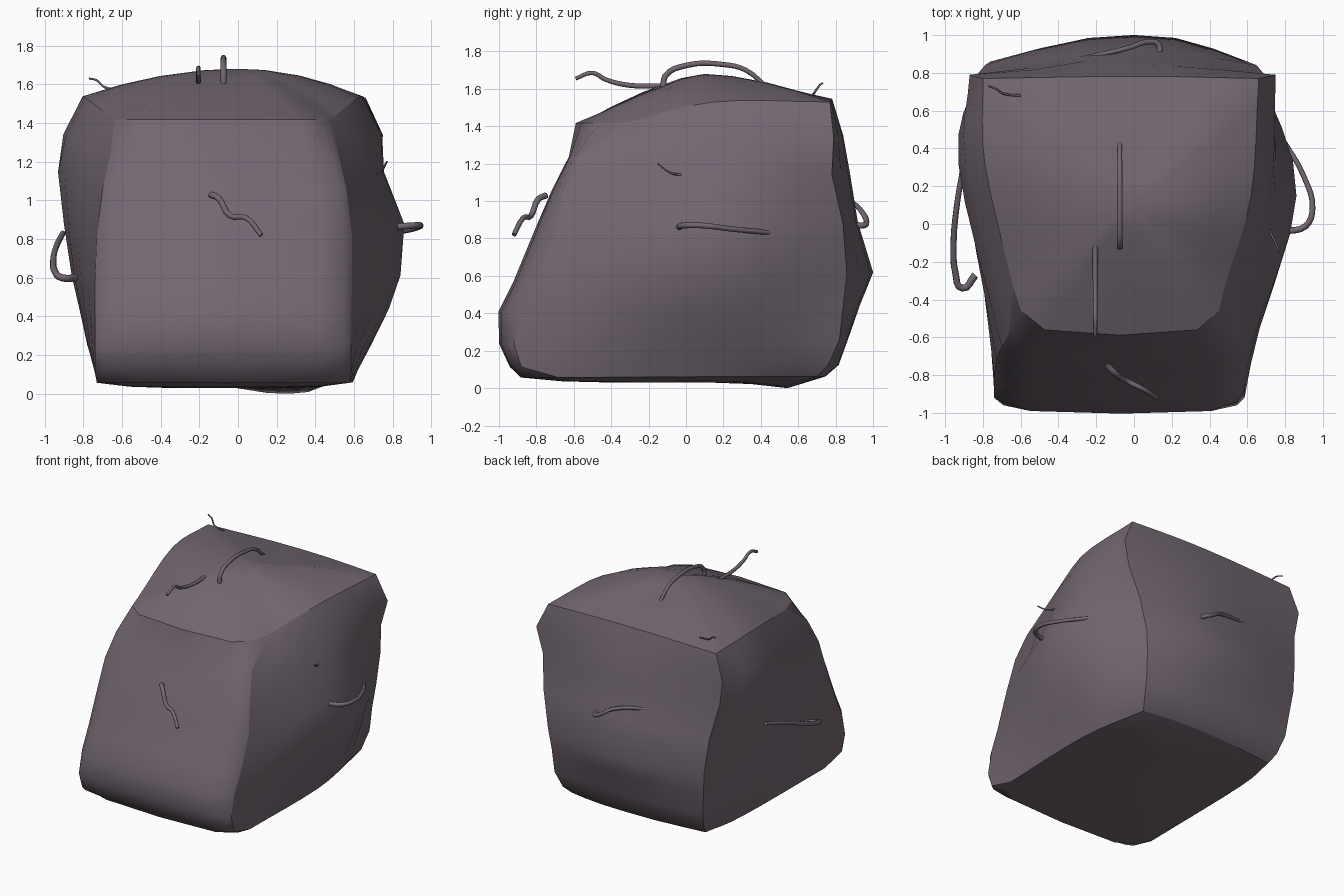
import bpy, bmesh, math
from mathutils import Vector

if "Cube" in bpy.data.objects:
    bpy.data.objects.remove(bpy.data.objects["Cube"])

mat = bpy.data.materials.new("stone")
mat.diffuse_color = (0.17, 0.135, 0.165, 1)
mat.use_nodes = True
mat.node_tree.nodes["Principled BSDF"].inputs["Base Color"].default_value = mat.diffuse_color

# Rock cross-sections:
# height, front y, front corner y, front left x, front right x, right x, left x,
# back y, back corner y, back left x, back right x
LEVELS = [
    (0.06, -0.86, -0.68, -0.73, 0.58, 0.59, -0.72, 0.74, 0.70, -0.66, 0.50),
    (0.12, -0.935, -0.88, -0.74, 0.585, 0.62, -0.74, 0.81, 0.76, -0.69, 0.54),
    (0.25, -0.99, -0.92, -0.74, 0.585, 0.69, -0.78, 0.86, 0.82, -0.72, 0.57),
    (0.43, -0.99, -0.88, -0.74, 0.585, 0.78, -0.82, 0.92, 0.84, -0.74, 0.58),
    (0.60, -0.91, -0.80, -0.74, 0.59, 0.84, -0.86, 0.985, 0.86, -0.76, 0.60),
    (0.86, -0.81, -0.71, -0.73, 0.59, 0.86, -0.90, 0.91, 0.84, -0.79, 0.65),
    (1.12, -0.71, -0.65, -0.70, 0.56, 0.75, -0.93, 0.865, 0.78, -0.84, 0.70),
    (1.31, -0.62, -0.57, -0.66, 0.52, 0.72, -0.89, 0.835, 0.79, -0.87, 0.75),
    (1.50, -0.56, -0.33, -0.64, 0.48, 0.62, -0.79, 0.78, 0.77, -0.80, 0.66),
]
CORNERS = (0, 6, 14, 20)     # columns that run up the four sharp edges


def catmull(pts, n):
    """Smooth points along one open side, last point left out."""
    ext = [2 * pts[0] - pts[1]] + pts + [2 * pts[-1] - pts[-2]]
    out = []
    for i in range(1, len(ext) - 2):
        a, b, c, d = ext[i - 1:i + 3]
        for j in range(n):
            t = j / n
            out.append(0.5 * (2 * b + (c - a) * t + (2 * a - 5 * b + 4 * c - d) * t * t
                              + (3 * b - a - 3 * c + d) * t ** 3))
    return out


def ring(level):
    z, yf, yc, lf, rf, rx, lx, yb, ybc, lb, rb = level
    f, s = z * 0.945, z * 1.02
    FL, FR = Vector((lf, yc, f)), Vector((rf, yc, f))
    BL, BR = Vector((lb, ybc, s)), Vector((rb, ybc, s))
    front = [FL, Vector((lf * 0.74, yf, f)), Vector((rf * 0.7, yf, f)), FR]
    right = [FR, Vector((rx, 0.15, s)), BR]
    back = [BR, Vector((0.22, yb, z * 1.03)), Vector((-0.24, yb, z * 1.03)), BL]
    left = [BL, Vector((lx, 0.32, s)), FL]
    return (catmull(front, 2) + catmull(right, 4) + catmull(back, 2) + catmull(left, 4))


# Stone body: stacked sections, domed top and flat base
rings = [ring(l) for l in LEVELS]


def cap(edge, centre, power, side):
    out = []
    for t in (0.75, 0.5, 0.22):
        new = []
        for p in edge:
            d = p - centre
            k = power + side * (abs(d.x) / math.hypot(d.x, d.y)) ** 2
            q = centre.lerp(p, t)
            q.z = p.z + (centre.z - p.z) * (1 - t ** k)
            new.append(q)
        out.append(new)
    return out


top_c, base_c = Vector((0, 0.1, 1.68)), Vector((-0.05, 0, 0.03))
base = cap(rings[0], base_c, 5, 0)
for r in base:     # slight foot under the back
    for p in r:
        p.z -= 0.045 * math.exp(-((p.x - 0.25) ** 2 + (p.y - 0.6) ** 2) / 0.04)
rings = base[::-1] + rings + cap(rings[-1], top_c, 1.1, 1.0)

bm = bmesh.new()
loops = [[bm.verts.new(p) for p in r] for r in rings]
n = len(loops[0])
for a, b in zip(loops, loops[1:]):
    for i in range(n):
        j = (i + 1) % n
        bm.faces.new((a[i], a[j], b[j], b[i]))
for loop, c in ((loops[0][::-1], base_c), (loops[-1], top_c)):
    v = bm.verts.new(c)
    for i in range(n):
        bm.faces.new((loop[i], loop[(i + 1) % n], v))
bmesh.ops.recalc_face_normals(bm, faces=bm.faces)
for v in bm.verts:
    v.co.z = max(v.co.z, 0)
# Smooth faces, hard creases on the corners and on the rims of top and base
for f in bm.faces:
    f.smooth = True
lo, hi = len(base), len(base) + len(LEVELS) - 1
for loop in (loops[lo], loops[hi]):
    for i in range(n):
        bm.edges.get((loop[i], loop[(i + 1) % n])).smooth = False
for a, b in zip(loops[lo:hi], loops[lo + 1:hi + 1]):
    for c in CORNERS:
        bm.edges.get((a[c], b[c])).smooth = False
mesh = bpy.data.meshes.new("boulder")
bm.to_mesh(mesh)
bm.free()
rock = bpy.data.objects.new("boulder", mesh)
bpy.context.collection.objects.link(rock)
mesh.materials.append(mat)


# Roots: round tubes along smooth paths, thinning to the tip
def root(name, pts, r):
    cu = bpy.data.curves.new(name, 'CURVE')
    cu.dimensions = '3D'
    cu.bevel_depth = r
    cu.bevel_resolution = 2
    cu.use_fill_caps = True
    cu.resolution_u = 4
    sp = cu.splines.new('BEZIER')
    sp.bezier_points.add(len(pts) - 1)
    for i, (bp, p) in enumerate(zip(sp.bezier_points, pts)):
        bp.co = p
        bp.handle_left_type = bp.handle_right_type = 'AUTO'
        bp.radius = 1.1 - 0.3 * i / (len(pts) - 1)
    cu.materials.append(mat)
    ob = bpy.data.objects.new(name, cu)
    bpy.context.collection.objects.link(ob)


root("top_arch_root", [(-0.075, y, z) for y, z in (
    (-0.12, 1.6), (-0.11, 1.67), (0, 1.725), (0.2, 1.73), (0.32, 1.7), (0.44, 1.6))], 0.015)
root("top_wavy_root", [(-0.205, y, z) for y, z in (
    (-0.12, 1.615), (-0.31, 1.62), (-0.43, 1.65), (-0.5, 1.685), (-0.59, 1.655))], 0.013)
root("front_root", [(-0.14, -0.75, 1.03), (-0.1, -0.79, 1.01), (-0.04, -0.83, 0.92),
                    (0.04, -0.87, 0.91), (0.12, -0.92, 0.82)], 0.016)
root("right_root", [(0.79, -0.04, 0.86), (0.91, -0.01, 0.87), (0.945, 0.08, 0.87),
                    (0.9, 0.25, 0.85), (0.78, 0.46, 0.83)], 0.016)
root("left_root", [(-0.84, -0.27, 0.6), (-0.91, -0.34, 0.6), (-0.945, -0.26, 0.63),
                   (-0.955, -0.1, 0.69), (-0.94, 0.08, 0.76), (-0.905, 0.3, 0.83)], 0.018)
root("back_root", [(0.13, 0.87, 0.88), (0.13, 0.95, 0.87), (0.08, 0.965, 0.89),
                   (-0.02, 0.935, 0.95), (-0.3, 0.87, 1.0)], 0.016)
root("top_corner_twig", [(-0.6, 0.68, 1.57), (-0.69, 0.69, 1.585),
                         (-0.73, 0.715, 1.62), (-0.77, 0.73, 1.63)], 0.006)
root("right_twig", [(0.7, 0, 1.14), (0.74, -0.08, 1.15), (0.77, -0.15, 1.2)], 0.006)
